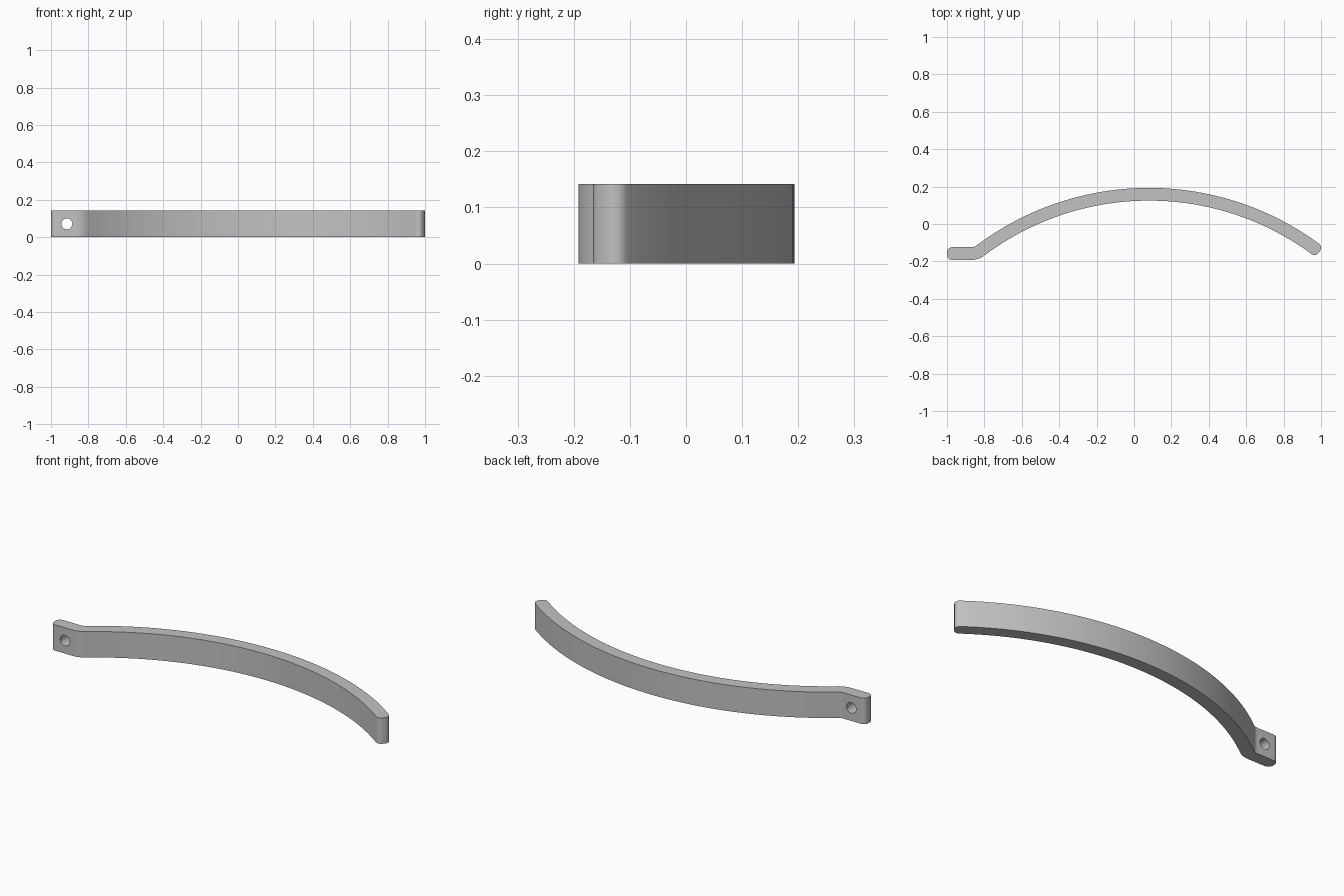
import bpy
import bmesh
from math import sin, cos, asin, sqrt, pi, radians
from mathutils import Vector

if "Cube" in bpy.data.objects:
    bpy.data.objects.remove(bpy.data.objects["Cube"], do_unlink=True)

HEIGHT = 0.142
HALF = 0.034            # half the strip thickness
ROUND = 0.027           # corner rounding at both ends
TAB_Y = -0.158          # centre line of the flat tab
ARC_C, ARC_R = Vector((0.08, -1.341)), 1.5
BEND_R = 0.08

steel = bpy.data.materials.new("plain_grey")
steel.use_nodes = True
grey = (0.54, 0.54, 0.54, 1)
steel.diffuse_color = grey
steel.node_tree.nodes["Principled BSDF"].inputs["Base Color"].default_value = grey


def direction(a):
    return Vector((cos(a), sin(a)))


# Centre line as (point, heading): tab, bend, then the long arc
bend_y = TAB_Y + BEND_R
reach = ARC_R + BEND_R
bend_x = ARC_C.x - sqrt(reach ** 2 - (bend_y - ARC_C.y) ** 2)
bend_c = Vector((bend_x, bend_y))
turn = asin((ARC_C.x - bend_x) / reach)
end_turn = -asin(0.889 / ARC_R)

path = [(Vector((-1 + ROUND, TAB_Y)), 0.0)]
for i in range(11):
    a = turn * i / 10
    path.append((bend_c + BEND_R * direction(a - pi / 2), a))
for i in range(1, 61):
    a = turn + (end_turn - turn) * i / 60
    path.append((ARC_C + ARC_R * direction(a + pi / 2), a))


def rounded_end(point, heading):
    """Two quarter rounds running clockwise around an end of the strip."""
    pts = []
    for side, start in ((1, pi / 2), (-1, 0)):
        centre = point + side * (HALF - ROUND) * direction(heading + pi / 2)
        for i in range(9):
            pts.append(centre + ROUND * direction(heading + start - pi / 2 * i / 8))
    return pts


# Outline: back side, right end, front side, left end
outline = [p + HALF * direction(a + pi / 2) for p, a in path[1:-1]]
outline += rounded_end(*path[-1])
outline += [p - HALF * direction(a + pi / 2) for p, a in reversed(path[1:-1])]
outline += rounded_end(path[0][0], pi)

bm = bmesh.new()
base = bm.faces.new([bm.verts.new((p.x, p.y, 0)) for p in outline])
top = bmesh.ops.extrude_face_region(bm, geom=[base])["geom"]
bmesh.ops.translate(bm, vec=(0, 0, HEIGHT),
                    verts=[g for g in top if isinstance(g, bmesh.types.BMVert)])
bmesh.ops.recalc_face_normals(bm, faces=bm.faces)
mesh = bpy.data.meshes.new("curved_strip")
bm.to_mesh(mesh)
bm.free()
mesh.materials.append(steel)
strip = bpy.data.objects.new("curved_strip", mesh)
bpy.context.collection.objects.link(strip)

# Mounting hole through the tab
bpy.ops.mesh.primitive_cylinder_add(vertices=32, radius=0.029, depth=0.3,
                                    location=(-0.915, TAB_Y, HEIGHT / 2),
                                    rotation=(pi / 2, 0, 0))
cutter = bpy.context.object
cutter.name = "hole_cutter"
cutter.hide_render = True
cutter.data.materials.append(steel)

cut = strip.modifiers.new("hole", 'BOOLEAN')
cut.operation = 'DIFFERENCE'
cut.solver = 'EXACT'
cut.object = cutter

bpy.ops.object.select_all(action='DESELECT')
strip.select_set(True)
bpy.context.view_layer.objects.active = strip
bpy.ops.object.modifier_apply(modifier=cut.name)
bpy.data.objects.remove(cutter, do_unlink=True)
bpy.ops.object.shade_smooth_by_angle(angle=radians(30))
